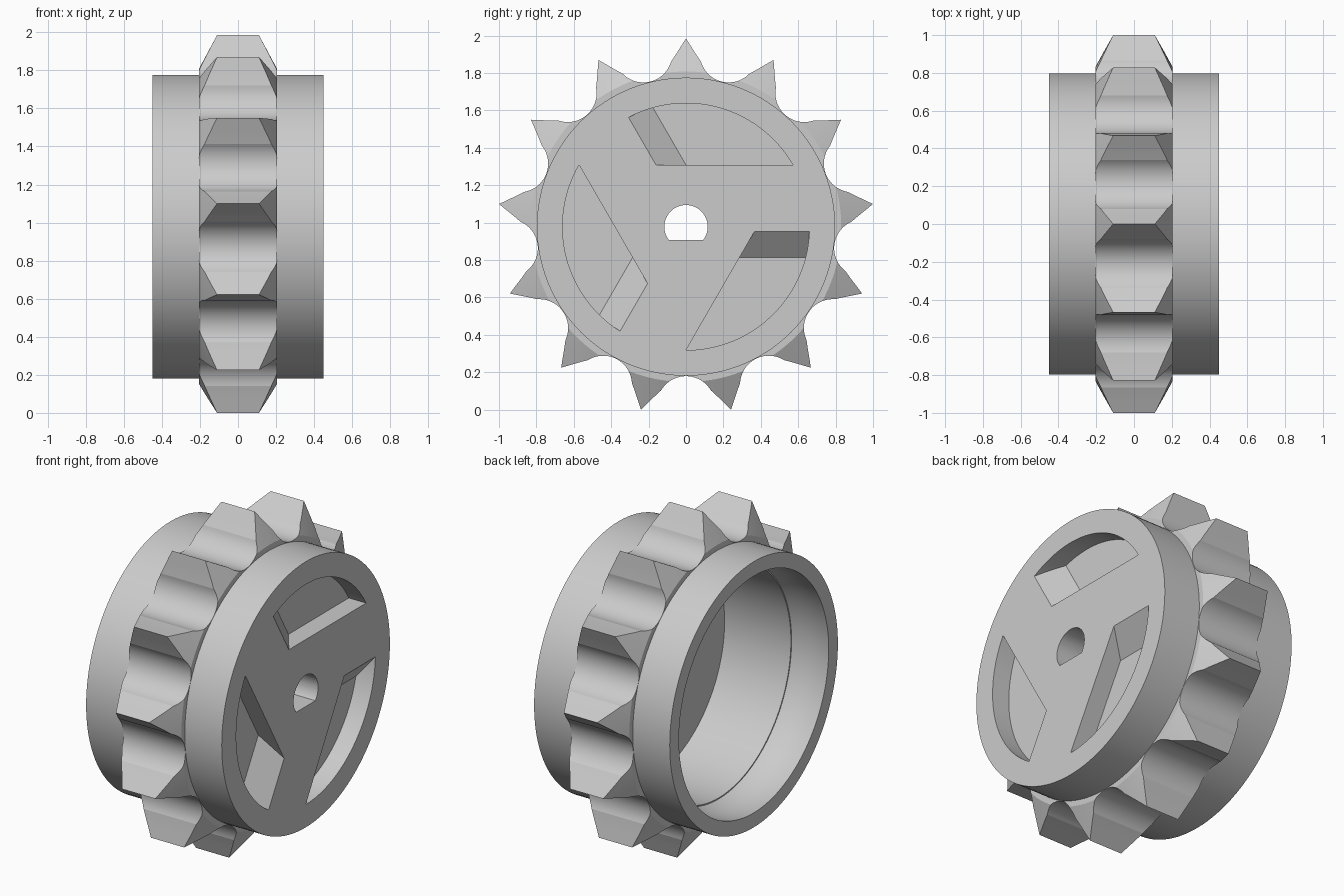
import bpy, bmesh
from math import sin, cos, pi, radians, asin, atan2, hypot
from mathutils import Matrix, Vector

CENTRE_Z = 0.978
DRUM_R = 0.797
HALF_X = 0.45
TEETH = 13
PITCH = 2 * pi / TEETH

cube = bpy.data.objects.get("Cube")
if cube:
    bpy.data.objects.remove(cube)

grey = bpy.data.materials.new("plain grey")
grey.use_nodes = True
colour = (0.6, 0.6, 0.6, 1)
grey.diffuse_color = colour
grey.node_tree.nodes["Principled BSDF"].inputs["Base Color"].default_value = colour


def make_object(name, bm):
    bmesh.ops.remove_doubles(bm, verts=bm.verts, dist=1e-5)
    bmesh.ops.recalc_face_normals(bm, faces=bm.faces)
    mesh = bpy.data.meshes.new(name)
    bm.to_mesh(mesh)
    bm.free()
    mesh.materials.append(grey)
    obj = bpy.data.objects.new(name, mesh)
    bpy.context.collection.objects.link(obj)
    return obj


def join_rings(bm, rings):
    """Skin a closed loop of closed rings with quads."""
    for a, b in zip(rings, rings[1:]):
        n = len(a)
        for i in range(n):
            j = (i + 1) % n
            bm.faces.new((a[i], a[j], b[j], b[i]))


def prism(points, x0, x1):
    """Extrude a (y, z) outline along x."""
    bm = bmesh.new()
    face = bm.faces.new([bm.verts.new((x0, y, z)) for y, z in points])
    extruded = bmesh.ops.extrude_face_region(bm, geom=[face])["geom"]
    verts = [v for v in extruded if isinstance(v, bmesh.types.BMVert)]
    bmesh.ops.translate(bm, verts=verts, vec=(x1 - x0, 0, 0))
    return bm


def finish(obj):
    obj.location.z = CENTRE_Z
    bpy.ops.object.select_all(action="DESELECT")
    obj.select_set(True)
    bpy.context.view_layer.objects.active = obj
    bpy.ops.object.shade_smooth_by_angle(angle=radians(14))


# Drum: a cup turned about x, open at -x, with a shallow curved seat in its mouth
FLOOR_X = 0.22
profile = [(HALF_X, 0), (HALF_X, DRUM_R), (-HALF_X, DRUM_R), (-HALF_X, 0.71),
           (-0.39, 0.716), (-0.33, 0.715), (-0.27, 0.705), (-0.22, 0.687),
           (-0.22, 0.68), (FLOOR_X, 0.68), (FLOOR_X, 0)]
bm = bmesh.new()
line = [bm.verts.new((x, 0, r)) for x, r in profile]
edges = [bm.edges.new(pair) for pair in zip(line, line[1:])]
bmesh.ops.spin(bm, geom=line + edges, cent=(0, 0, 0), axis=(1, 0, 0),
               angle=2 * pi, steps=120, use_merge=True)
drum = make_object("drum", bm)

# Three pockets: circle segments with a ramp at one end
POCKET_R, CHORD, POCKET_X = 0.66, 0.33, 0.335
RAMP_RUN = 0.139
limit = asin((POCKET_R ** 2 - CHORD ** 2) ** 0.5 / POCKET_R)
segment = [(POCKET_R * sin(a), POCKET_R * cos(a))
           for a in (limit * (i / 24 - 1) for i in range(49))]
cutters = []
for k in range(3):
    bm = prism(segment, POCKET_X, HALF_X + 0.05)
    slope = Vector((RAMP_RUN / (HALF_X - POCKET_X), cos(pi / 6), 0.5))
    cut = bmesh.ops.bisect_plane(bm, geom=bm.verts[:] + bm.edges[:] + bm.faces[:],
                                 plane_co=(POCKET_X, 0, CHORD), plane_no=slope,
                                 clear_inner=True)["geom_cut"]
    bmesh.ops.edgeloop_fill(bm, edges=[e for e in cut if isinstance(e, bmesh.types.BMEdge)])
    bmesh.ops.rotate(bm, verts=bm.verts, cent=(0, 0, 0),
                     matrix=Matrix.Rotation(k * 2 * pi / 3, 3, "X"))
    cutters.append(make_object("pocket_cutter", bm))

# D-shaped shaft hole
HOLE_R, FLAT = 0.116, 0.072
half = pi - atan2((HOLE_R ** 2 - FLAT ** 2) ** 0.5, FLAT)
d_shape = [(HOLE_R * sin(a), HOLE_R * cos(a))
           for a in (half * (i / 20 - 1) for i in range(41))]
cutters.append(make_object("shaft_hole_cutter", prism(d_shape, 0, 0.6)))

# Apply the cuts and drop the cutters
for cutter in cutters:
    cutter.hide_render = True
    mod = drum.modifiers.new("cut", "BOOLEAN")
    mod.operation, mod.solver, mod.object = "DIFFERENCE", "EXACT", cutter
depsgraph = bpy.context.evaluated_depsgraph_get()
cut_mesh = bpy.data.meshes.new_from_object(drum.evaluated_get(depsgraph))
drum.modifiers.clear()
drum.data = cut_mesh
for cutter in cutters:
    bpy.data.objects.remove(cutter)
finish(drum)

# Toothed ring: straight flanks, round seats, conical chamfer on both sides
TIP_R, TIP_X, RING_X, CHAMFER_R = 1.007, 0.11, 0.205, 0.83
SHOULDER = Vector((0.08, 0.88))
SEAT_R, SEAT_BOTTOM = 0.154, 0.799
SEAT_HALF = radians(59.7)

flank = [Vector((0, TIP_R)).lerp(SHOULDER, i / 4) for i in range(4)]
tooth = [(atan2(p.x, p.y), p.length) for p in flank]
for i in range(21):
    a = SEAT_HALF * (i / 10 - 1)
    u, v = SEAT_R * sin(a), SEAT_BOTTOM + SEAT_R * (1 - cos(a))
    tooth.append((PITCH / 2 + atan2(u, v), hypot(u, v)))
tooth += [(PITCH - a, r) for a, r in tooth[3:0:-1]]
outline = [(a + k * PITCH, r) for k in range(TEETH) for a, r in tooth]


def chamfer_x(r):
    t = max(0, (r - CHAMFER_R) / (TIP_R - CHAMFER_R))
    return RING_X + (TIP_X - RING_X) * t


def ring(bm, side, radius):
    verts = []
    for a, r in outline:
        rr = radius(r)
        verts.append(bm.verts.new((side * chamfer_x(rr), rr * sin(a), rr * cos(a))))
    return verts


bm = bmesh.new()
radii = [lambda r: 0.75, lambda r: min(r, CHAMFER_R), lambda r: r]
rings = [ring(bm, -1, f) for f in radii] + [ring(bm, 1, f) for f in reversed(radii)]
join_rings(bm, rings + rings[:1])
finish(make_object("toothed_ring", bm))
